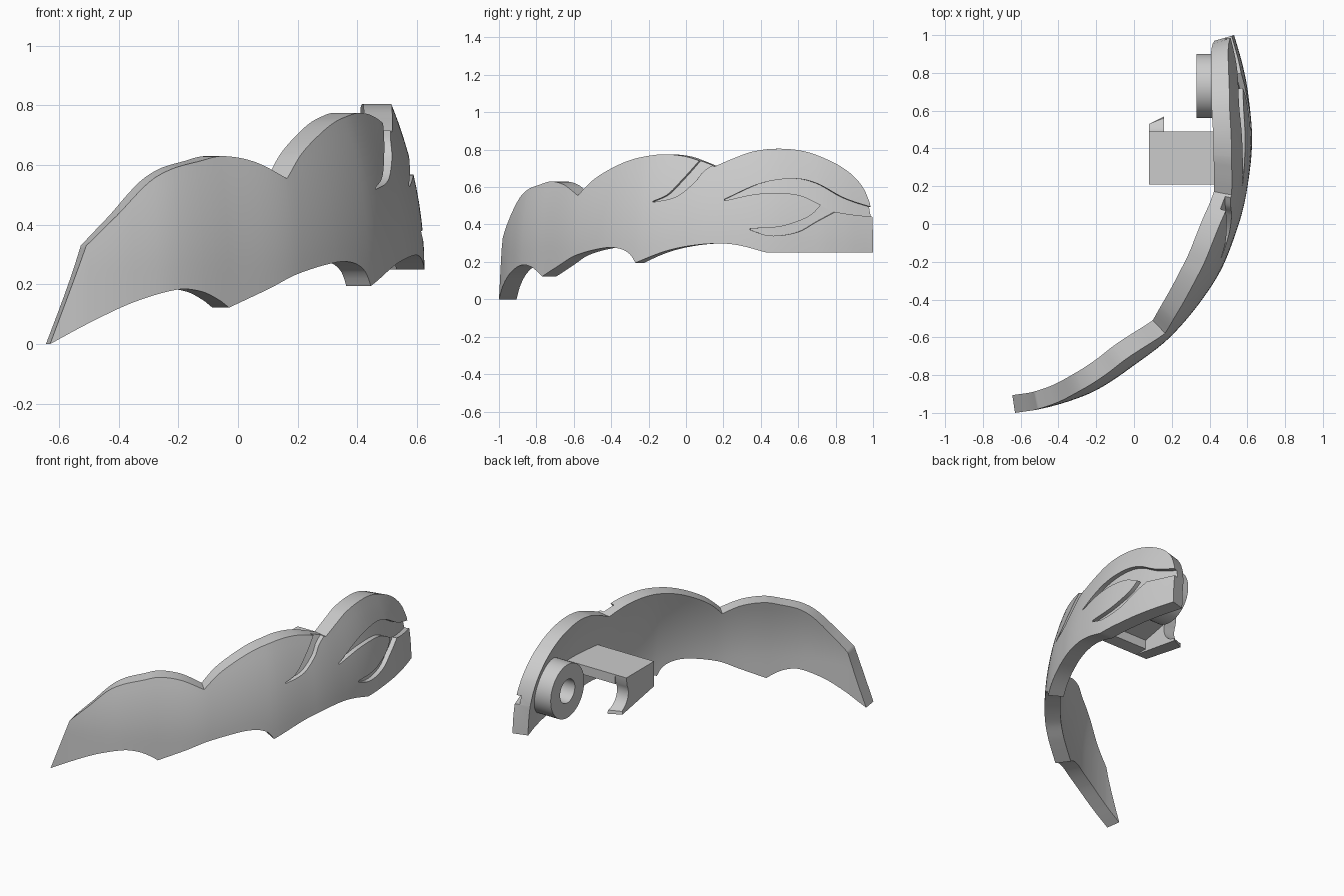
import bpy, bmesh, math
from mathutils import Vector

if "Cube" in bpy.data.objects:
    bpy.data.objects.remove(bpy.data.objects["Cube"])

THICK = 0.095


def hermite(pts, u):
    """Smooth interpolation of v(u) through points sorted by u, linear outside."""
    n = len(pts)

    def slope(i):
        a, b = pts[max(i - 1, 0)], pts[min(i + 1, n - 1)]
        return (b[1] - a[1]) / (b[0] - a[0])
    if u <= pts[0][0]:
        return pts[0][1] + slope(0) * (u - pts[0][0])
    if u >= pts[-1][0]:
        return pts[-1][1] + slope(n - 1) * (u - pts[-1][0])
    i = next(k for k in range(n - 1) if u <= pts[k + 1][0])
    h = pts[i + 1][0] - pts[i][0]
    t = (u - pts[i][0]) / h
    return ((2*t**3 - 3*t*t + 1) * pts[i][1] + (t**3 - 2*t*t + t) * h * slope(i)
            + (3*t*t - 2*t**3) * pts[i + 1][1] + (t**3 - t*t) * h * slope(i + 1))


# Plan curve of the outer face, stored as x over u = x + y
plan = [(x + y, x) for x, y in [
    (-.63, -1), (-.5, -.98), (-.35, -.94), (-.2, -.88), (-.03, -.77), (.21, -.58),
    (.44, -.28), (.555, 0), (.602, .2), (.625, .45), (.603, .7), (.573, .85), (.53, 1)]]

# Scalloped upper and lower edges as (u, z) lobes that meet in sharp corners
top_lobes = [
    [(-1.63, 0), (-1.49, .33)],
    [(-1.49, .33), (-1.38, .415), (-1.17, .56), (-.88, .62), (-.77, .63), (-.6, .61), (-.415, .555)],
    [(-.415, .555), (-.285, .635), (-.115, .70), (.055, .745), (.215, .767), (.355, .775),
     (.5, .765), (.64, .735), (.73, .71)],
    [(.73, .71), (.86, .757), (.97, .79), (1.125, .805), (1.26, .79), (1.385, .735),
     (1.46, .67), (1.5, .6), (1.522, .52), (1.53, .44)]]
low_lobes = [
    [(-1.63, 0), (-1.48, .07), (-1.29, .14), (-1.08, .183), (-.95, .175), (-.85, .145), (-.8, .122)],
    [(-.8, .122), (-.57, .185), (-.39, .235), (-.1, .275), (.04, .27), (.13, .24), (.175, .195)],
    [(.175, .195), (.42, .26), (.62, .29), (.8, .298), (.915, .285), (1.055, .25)],
    [(1.055, .25), (1.53, .25)]]


def edge(lobes, u):
    return hermite(next((l for l in lobes if u <= l[-1][0] + 1e-9), lobes[-1]), u)


def surface(u, z, off=0.0):
    """Point on the curved shell, off = distance outside the outer face."""
    x = hermite(plan, u)
    dx = (hermite(plan, u + .03) - hermite(plan, u - .03)) / .06
    n = Vector((1 - dx, -dx, 0)).normalized()
    return Vector((x, u - x, z)) + n * (off - .36 * max(0, z - .25) ** 2)


def u_at(y, z):
    lo, hi = -1.63, 1.9
    for _ in range(40):
        mid = (lo + hi) / 2
        lo, hi = (mid, hi) if surface(mid, z).y < y else (lo, mid)
    return lo


def make_object(name, bm):
    bmesh.ops.remove_doubles(bm, verts=bm.verts, dist=1e-5)
    bmesh.ops.recalc_face_normals(bm, faces=bm.faces)
    me = bpy.data.meshes.new(name)
    bm.to_mesh(me)
    bm.free()
    ob = bpy.data.objects.new(name, me)
    bpy.context.collection.objects.link(ob)
    return ob


def tube(name, rings):
    """Closed solid through equal rings of points."""
    bm = bmesh.new()
    vs = [[bm.verts.new(p) for p in r] for r in rings]
    k = len(rings[0])
    for a, b in zip(vs, vs[1:]):
        for i in range(k):
            bm.faces.new((a[i], a[(i + 1) % k], b[(i + 1) % k], b[i]))
    bm.faces.new(vs[0])
    bm.faces.new(vs[-1])
    return make_object(name, bm)


def smooth(ob, angle=30):
    bpy.ops.object.select_all(action='DESELECT')
    ob.select_set(True)
    bpy.context.view_layer.objects.active = ob
    bpy.ops.object.shade_smooth_by_angle(angle=math.radians(angle))


# Curved scalloped shell
breaks = {p[0] for l in top_lobes + low_lobes for p in l}
us = sorted(breaks | {-1.63 + 3.16 * i / 140 for i in range(141)})
us = [u for i, u in enumerate(us) if u in breaks or (u - us[i - 1] > .004)]
ROWS = 10
rings = []
for u in us:
    a, b = edge(low_lobes, u), edge(top_lobes, u)
    zs = [a + (b - a) * i / ROWS for i in range(ROWS + 1)]
    rings.append([surface(u, z) for z in zs] + [surface(u, z, -THICK) for z in reversed(zs)])
shell = tube("curved_shell", rings)


# Recessed leaf-shaped channels on the outer face, as (y, z) boundary pairs
def groove(upper, lower, depth, steps=36):
    rings = []
    for i in range(steps + 1):
        t = min(max(i / steps, .006), 1)
        pair = []
        for line in (upper, lower):
            y = line[0][0] + (line[-1][0] - line[0][0]) * t
            z = hermite(line, y)
            pair.append((u_at(y, z), z))
        (u1, z1), (u2, z2) = pair
        rings.append([surface(u1, z1, .04), surface(u1, z1, -depth),
                      surface(u2, z2, -depth), surface(u2, z2, .04)])
    return tube("groove_cutter", rings)


cutters = [
    groove([(-.18, .523), (-.1, .56), (-.02, .64), (.07, .74), (.12, .80)],
           [(-.18, .518), (-.05, .55), (.05, .63), (.09, .68), (.16, .73), (.2, .77)], .03),
    groove([(.2, .533), (.4, .62), (.58, .645), (.7, .62), (.85, .54), (1.05, .475)],
           [(.2, .526), (.4, .565), (.6, .558), (.72, .505), (.8, .467), (1.05, .435)], .03),
    groove([(.34, .378), (.5, .388), (.62, .425), (.68, .46), (.73, .515)],
           [(.34, .371), (.45, .34), (.6, .36), (.7, .415), (.8, .468)], .029)]
for c in cutters:
    c.hide_render = True
    mod = shell.modifiers.new("groove", 'BOOLEAN')
    mod.object, mod.operation, mod.solver = c, 'DIFFERENCE', 'EXACT'
bpy.context.view_layer.objects.active = shell
for mod in list(shell.modifiers):
    bpy.ops.object.modifier_apply(modifier=mod.name)
for c in cutters:
    bpy.data.objects.remove(c)
smooth(shell)

# Round mounting boss with a hole
bm = bmesh.new()
N = 48
loops = []
for i in range(N):
    a = 2 * math.pi * i / N
    loops.append([bm.verts.new((x, .73 + r * math.cos(a), .47 + r * math.sin(a)))
                  for x, r in ((.33, .075), (.33, .17), (.5, .17), (.5, .075))])
for i in range(N):
    a, b = loops[i], loops[(i + 1) % N]
    for j in range(4):
        bm.faces.new((a[j], a[(j + 1) % 4], b[(j + 1) % 4], b[j]))
smooth(make_object("mounting_boss", bm))

# Bracket arm reaching inward from the shell
tube("bracket_arm", [[(x, .21, .37), (x, .21, .53), (x, .49, .53), (x, .49, .47), (x, .3, .43), (x, .3, .37)]
                     for x in (.16, .53)])

# Hooked end of the bracket with a concave face
arc = [(.57 - .1 * math.sin(a), .43 - .1 * math.cos(a))
       for a in [math.radians(5 + 115 * i / 12) for i in range(13)]]
profile = [(.21, .37), (.21, .53), (.49, .53)] + arc[::-1] + [(.57, .31)]
hook = tube("bracket_hook", [[(x - 0, y, z) for y, z in profile] for x in (.08, .16)])
for v in hook.data.vertices:
    if v.co.x < .1 and v.co.y > .53:
        v.co.y -= .04 * (v.co.y - .53) / .04
smooth(hook)
